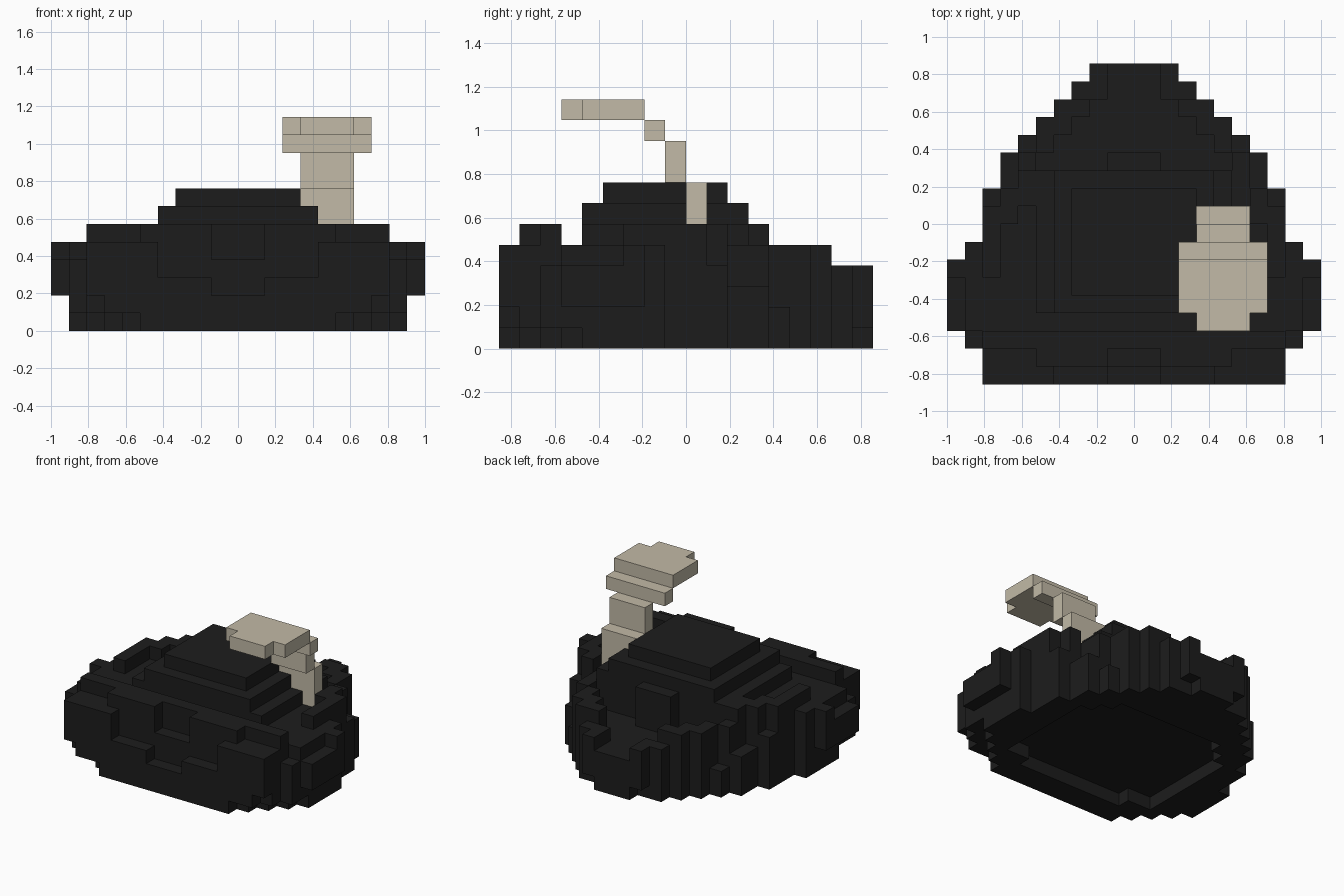
import bpy
import bmesh

if "Cube" in bpy.data.objects:
    bpy.data.objects.remove(bpy.data.objects["Cube"], do_unlink=True)

U = 2 / 21                      # size of one block
MID = 10                        # central block column
HALF = [8, 8, 9, 10, 10, 10, 10, 9, 8, 8, 8, 7, 7, 6, 5, 4, 3, 2]  # hull half widths, front to back


def material(name, rgb):
    m = bpy.data.materials.new(name)
    m.use_nodes = True
    m.diffuse_color = (*rgb, 1)
    m.node_tree.nodes["Principled BSDF"].inputs["Base Color"].default_value = (*rgb, 1)
    return m


def block(x, y, z):
    """Set of cells in half-open index ranges."""
    return {(i, j, k) for i in range(*x) for j in range(*y) for k in range(*z)}


def build(name, cells, solid, mat):
    """Skin a set of cells, leaving out faces buried against solid cells."""
    bm = bmesh.new()
    verts = {}

    def vert(p):
        if p not in verts:
            i, j, k = p
            verts[p] = bm.verts.new((-1 + i * U, (j - 9) * U, k * U))
        return verts[p]

    for c in cells:
        for axis in range(3):
            for side in (0, 1):
                n = list(c)
                n[axis] += 2 * side - 1
                if tuple(n) in solid:
                    continue
                a, b = (axis + 1) % 3, (axis + 2) % 3
                ring = []
                for da, db in ((0, 0), (1, 0), (1, 1), (0, 1)):
                    p = list(c)
                    p[axis] += side
                    p[a] += da
                    p[b] += db
                    ring.append(vert(tuple(p)))
                bm.faces.new(ring if side else ring[::-1])
    bmesh.ops.dissolve_limit(bm, angle_limit=0.01, verts=bm.verts, edges=bm.edges)
    mesh = bpy.data.meshes.new(name)
    bm.to_mesh(mesh)
    bm.free()
    mesh.materials.append(mat)
    obj = bpy.data.objects.new(name, mesh)
    bpy.context.collection.objects.link(obj)


def top(d, j):
    """Hull height in blocks, d columns off centre in row j."""
    edge = d == HALF[j]
    if j == 0:                                  # notched front lip
        return 2 if d <= 1 else 3 if d <= 4 else 5
    if j == 1:
        return 4 if d <= 1 else 6 if d <= 5 else 5
    if j == 2:
        return 4 if edge else 6
    if edge and 3 <= j <= 5:                    # low shoulder of the side bulge
        return 4
    if edge and 10 <= j <= 13:                  # descending rear steps
        return {10: 4, 11: 3, 12: 3, 13: 2}[j]
    if j == 12 and d <= 1:                      # raised block behind the mound
        return 6
    if j >= 16:                                 # rear spout with low walls
        return 4 if d >= 2 else 3
    if j >= 12:                                 # sunken channel inside the rear wall
        return 5 if d >= HALF[j] - 1 else 3
    if 4 <= j and d <= 5:                       # base of the mound
        return 6
    if d == 8 and 6 <= j <= 9 or d == 7 and j in (9, 10):   # side rim
        return 6
    return 5


def bottom(d, j):
    """Underside of the hull: stepped outer corners and a shallow recess."""
    if d == 10:
        return 2
    if j < 4 and d > 5 + j:
        return 2 if d > 7 + j else 1
    if j == 17 and d == 2:
        return 1
    recess = 4 if j in (2, 12) else 5 if j == 11 else 6 if 3 <= j <= 10 else -1
    return 1 if d <= recess else 0


# Hull
hull = set()
for j, w in enumerate(HALF):
    for i in range(MID - w, MID + w + 1):
        d = abs(i - MID)
        hull |= {(i, j, k) for k in range(bottom(d, j), top(d, j))}
hull |= block((4, 5), (10, 12), (5, 6))         # rim joining the mound on one side

# Stem, bending forward into a flat head
stem = block((14, 17), (9, 10), (5, 8)) | block((14, 17), (8, 9), (8, 10))
neck = block((13, 18), (7, 8), (10, 11))
head = block((13, 18), (4, 7), (11, 12)) | block((14, 17), (3, 4), (11, 12))
hull -= stem

# Two-step mound on the hull
mound = block((6, 15), (4, 12), (6, 7)) | block((7, 14), (5, 11), (7, 8))
mound -= stem

black = material("charcoal black", (0.012, 0.012, 0.012))
tan = material("pale tan", (0.54, 0.49, 0.385))
body = hull | mound
build("hull", hull, body, black)
build("mound", mound, body, black)
for name, part in (("stem", stem), ("neck", neck), ("head", head)):
    build(name, part, part, tan)
